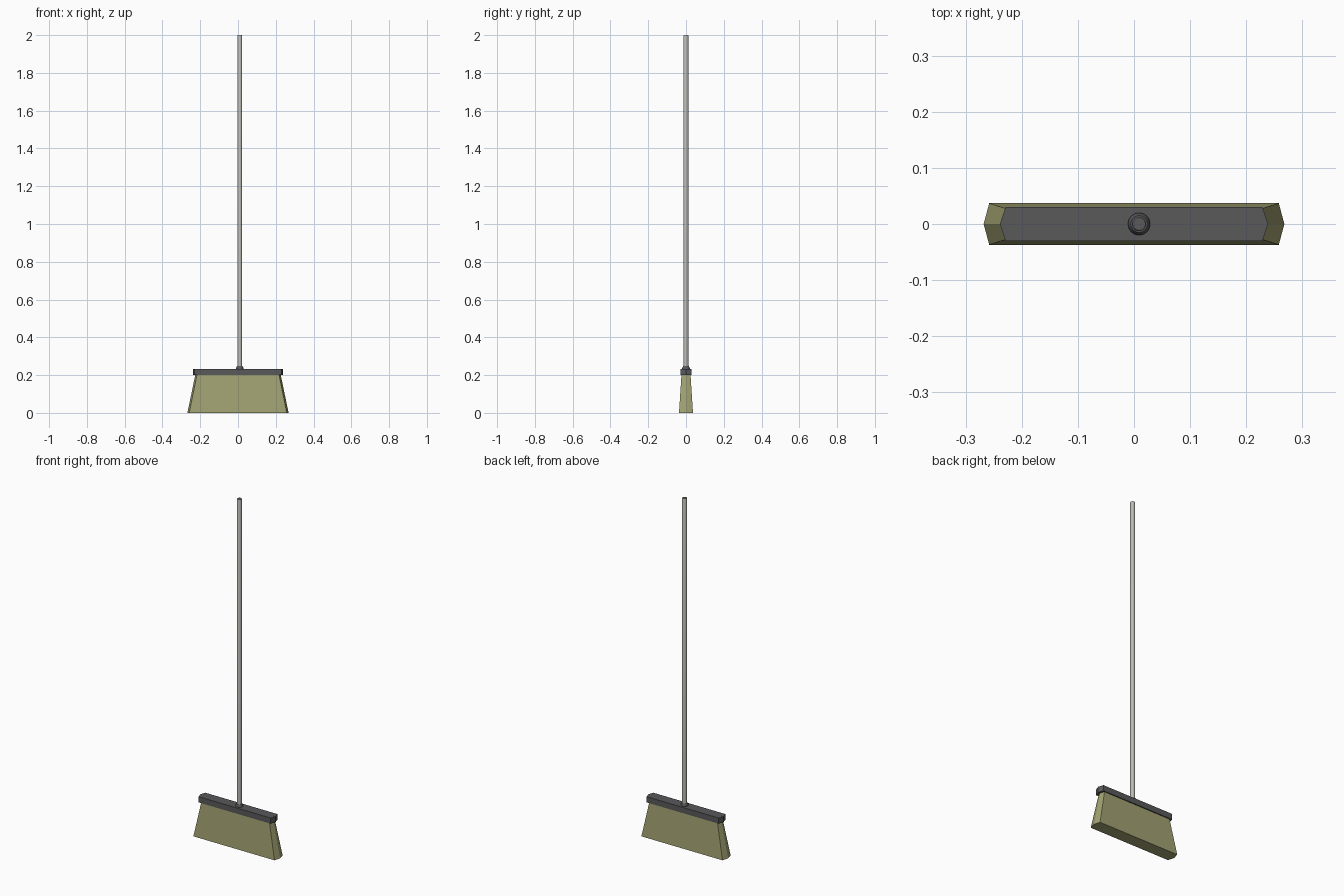
import bpy, bmesh, math

if "Cube" in bpy.data.objects:
    bpy.data.objects.remove(bpy.data.objects["Cube"])


def material(name, color):
    m = bpy.data.materials.new(name)
    m.diffuse_color = (*color, 1)
    m.use_nodes = True
    m.node_tree.nodes["Principled BSDF"].inputs["Base Color"].default_value = m.diffuse_color
    return m


straw = material("straw olive", (0.36, 0.36, 0.17))
dark = material("dark grey", (0.10, 0.10, 0.105))
metal = material("light grey", (0.50, 0.50, 0.46))


def hexagon(tip, corner, half_depth):
    h = half_depth
    return [(tip, 0), (corner, h), (-corner, h), (-tip, 0), (-corner, -h), (corner, -h)]


def circle(r, n=16, cx=0.009):
    return [(cx + r * math.cos(2 * math.pi * i / n), r * math.sin(2 * math.pi * i / n))
            for i in range(n)]


def loft(name, sections, mats, smooth=False):
    """Join (outline, z) sections with side faces and cap both ends."""
    bm = bmesh.new()
    rings = [[bm.verts.new((x, y, z)) for x, y in pts] for pts, z in sections]
    n = len(rings[0])
    for a, b in zip(rings, rings[1:]):
        for i in range(n):
            j = (i + 1) % n
            bm.faces.new((a[i], a[j], b[j], b[i]))
    bm.faces.new(rings[0][::-1])
    top = bm.faces.new(rings[-1])
    top.material_index = len(mats) - 1
    mesh = bpy.data.meshes.new(name)
    bm.to_mesh(mesh)
    bm.free()
    ob = bpy.data.objects.new(name, mesh)
    bpy.context.collection.objects.link(ob)
    for m in mats:
        mesh.materials.append(m)
    if smooth:
        bpy.ops.object.select_all(action='DESELECT')
        ob.select_set(True)
        bpy.context.view_layer.objects.active = ob
        bpy.ops.object.shade_smooth_by_angle(angle=math.radians(35))
    return ob


# Flared bristle bundle
loft("bristles", [(hexagon(0.268, 0.258, 0.037), 0), (hexagon(0.226, 0.217, 0.024), 0.202)], [straw])

# Holder block above the bristles
loft("holder_block", [(hexagon(0.239, 0.229, 0.03), 0.2), (hexagon(0.239, 0.229, 0.03), 0.233)], [dark])

# Tapered socket where the handle enters
loft("socket", [(circle(0.02), 0.23), (circle(0.02), 0.238), (circle(0.015), 0.247)], [dark], True)

# Long handle with a dark end
loft("handle", [(circle(0.0128), 0.225), (circle(0.0128), 1.996), (circle(0.0115), 2.0)],
     [metal, dark], True)
